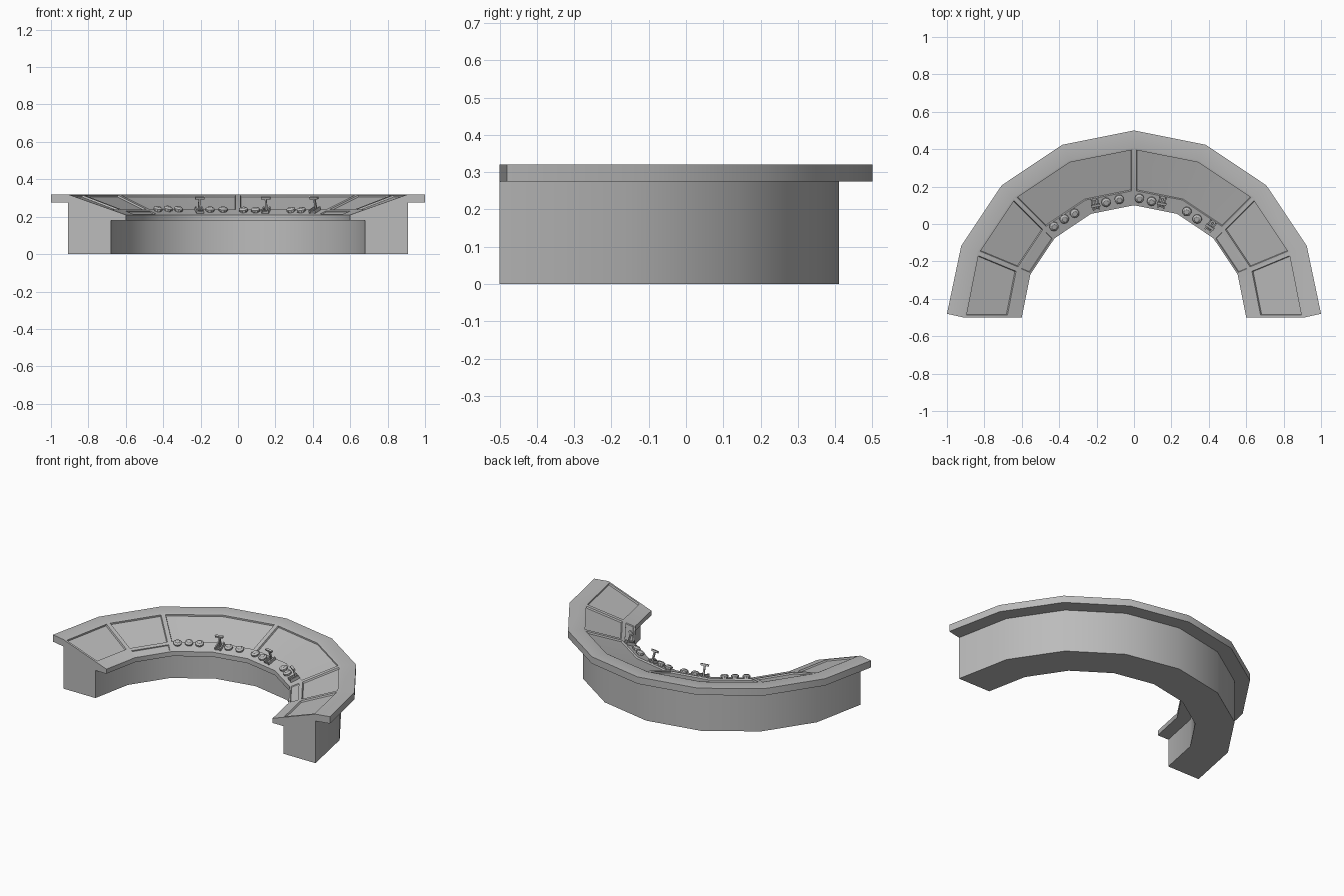
import bpy, bmesh, math
from mathutils import Matrix, Vector

cube = bpy.data.objects.get("Cube")
if cube:
    bpy.data.objects.remove(cube)

grey = bpy.data.materials.new("console_grey")
grey.use_nodes = True
grey.diffuse_color = (0.5, 0.5, 0.5, 1)
grey.node_tree.nodes["Principled BSDF"].inputs["Base Color"].default_value = grey.diffuse_color

CENTRE_Y = -0.5
R_IN, R_OUT, Z_IN, Z_OUT = 0.6, 0.91, 0.21, 0.32
SLOPE = math.atan2(Z_OUT - Z_IN, R_OUT - R_IN)


def slope_z(r):
    return Z_IN + (r - R_IN) * math.tan(SLOPE)


def finish(name, bm):
    bmesh.ops.recalc_face_normals(bm, faces=bm.faces)
    mesh = bpy.data.meshes.new(name)
    bm.to_mesh(mesh)
    bm.free()
    mesh.materials.append(grey)
    ob = bpy.data.objects.new(name, mesh)
    bpy.context.collection.objects.link(ob)
    bpy.ops.object.select_all(action='DESELECT')
    ob.select_set(True)
    bpy.context.view_layer.objects.active = ob
    bpy.ops.object.shade_smooth_by_angle(angle=math.radians(30))
    return ob


def sweep(profile, segments=8):
    """Sweep a closed (radius, z) profile through a half circle."""
    bm = bmesh.new()
    rows = []
    for i in range(segments + 1):
        a = math.pi * (i / segments - 0.5)
        rows.append([bm.verts.new((r * math.sin(a), CENTRE_Y + r * math.cos(a), z))
                     for r, z in profile])
    n = len(profile)
    bands = [[bm.faces.new((p[j], p[(j + 1) % n], q[(j + 1) % n], q[j])) for j in range(n)]
             for p, q in zip(rows, rows[1:])]
    bm.faces.new(rows[0])
    bm.faces.new(rows[-1][::-1])
    bmesh.ops.recalc_face_normals(bm, faces=bm.faces)
    return bm, bands


# Pedestal and desk as one swept section
R_PANEL = 0.667
profile = [(0.68, 0), (R_OUT, 0), (R_OUT, 0.275), (1, 0.275), (1, Z_OUT), (R_OUT, Z_OUT),
           (R_PANEL, slope_z(R_PANEL)), (R_IN, Z_IN), (R_IN, 0.18), (0.68, 0.18)]
bm, bands = sweep(profile)

# Recessed panels: one per end segment, two wide ones in the middle
for group in ([0], [1], [2, 3], [4, 5], [6], [7]):
    faces = [bands[i][5] for i in group]
    bmesh.ops.inset_region(bm, faces=faces, thickness=0.013, use_even_offset=True)
    bmesh.ops.inset_region(bm, faces=faces, thickness=0.003, depth=-0.01, use_even_offset=True)

# Narrow recessed trays beside the controls
for i in (1, 6):
    faces = [bands[i][6]]
    bmesh.ops.inset_region(bm, faces=faces, thickness=0.01, use_even_offset=True)
    bmesh.ops.inset_region(bm, faces=faces, thickness=0.002, depth=-0.006, use_even_offset=True)

# Outer corners of the rim are trimmed back
for v in bm.verts:
    if abs(v.co.x) > 0.99:
        v.co.y = -0.48
finish("console_body", bm)


def on_slope(x, y):
    """Frame on the slope: local y runs outward, local z is its normal."""
    a = math.atan2(x, y - CENTRE_Y)
    facet = (math.floor(a / (math.pi / 8)) + 0.5) * math.pi / 8
    r = math.hypot(x, y - CENTRE_Y) * math.cos(a - facet) / math.cos(math.pi / 16)
    return (Matrix.Translation((x, y, slope_z(r)))
            @ Matrix.Rotation(-facet, 4, 'Z') @ Matrix.Rotation(SLOPE, 4, 'X'))


def add_disc(bm, m, r1, r2, z0, z1):
    bmesh.ops.create_cone(bm, cap_ends=True, segments=10, radius1=r1, radius2=r2, depth=z1 - z0,
                          matrix=m @ Matrix.Translation((0, 0, (z0 + z1) / 2)))


def add_box(bm, m, size, loc):
    bmesh.ops.create_cube(bm, size=1, matrix=m @ Matrix.Translation(loc)
                          @ Matrix.Diagonal(Vector(size).to_4d()))


# Round knobs
knobs = [(-.43, -.01), (-.375, .03), (-.32, .06), (-.15, .12), (-.08, .135),
         (.03, .14), (.095, .125), (.285, .07), (.34, .03)]
for x, y in knobs:
    bm = bmesh.new()
    m = on_slope(x, y)
    add_disc(bm, m, 0.018, 0.018, -0.004, 0.006)
    add_disc(bm, m, 0.025, 0.025, 0.006, 0.016)
    add_disc(bm, m, 0.025, 0.014, 0.016, 0.024)
    finish("knob", bm)

# T-handled levers between side cheeks
for x, y in [(-.207, .108), (.15, .118), (.412, -.008)]:
    bm = bmesh.new()
    m = on_slope(x, y)
    for side in (-1, 1):
        add_box(bm, m, (0.008, 0.06, 0.022), (side * 0.016, 0, 0.008))
    for step in range(3):
        add_box(bm, m, (0.024, 0.006, 0.014), (0, -0.024 + step * 0.01, 0.004))
    add_box(bm, m, (0.01, 0.01, 0.07), (0, 0.015, 0.035))
    add_box(bm, m, (0.05, 0.014, 0.012), (0, 0.015, 0.072))
    finish("lever", bm)
